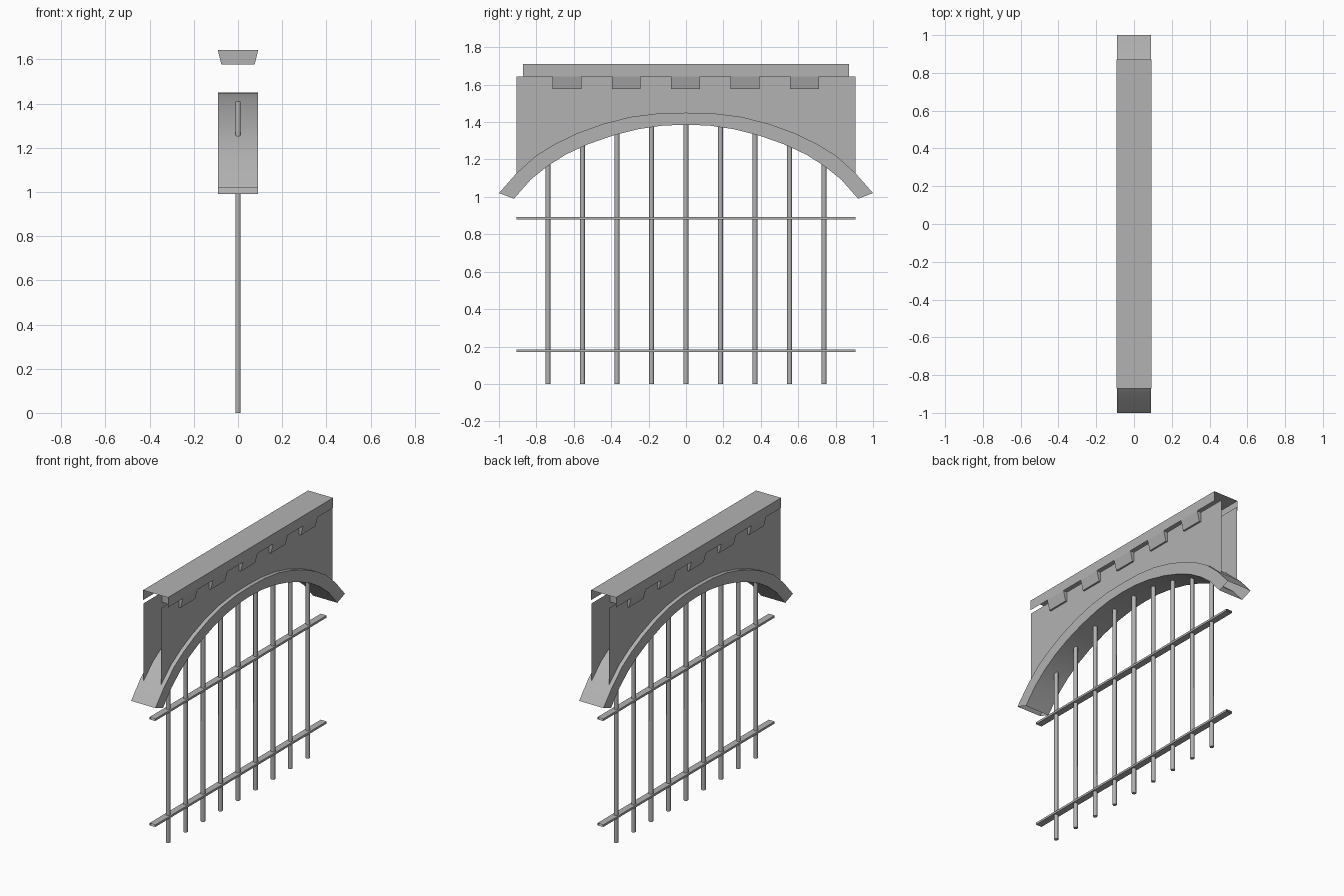
import bpy, bmesh, math

if "Cube" in bpy.data.objects:
    bpy.data.objects.remove(bpy.data.objects["Cube"])

# one darker grey for every part
stone = bpy.data.materials.new("dark_grey")
stone.diffuse_color = (.45, .45, .45, 1)
stone.use_nodes = True
stone.node_tree.nodes["Principled BSDF"].inputs["Base Color"].default_value = stone.diffuse_color


def finish(ob, name, smooth=None):
    ob.name = name
    ob.data.materials.append(stone)
    if smooth:
        bpy.ops.object.select_all(action='DESELECT')
        ob.select_set(True)
        bpy.context.view_layer.objects.active = ob
        bpy.ops.object.shade_smooth_by_angle(angle=math.radians(smooth))


def make(name, verts, faces, fix=True, smooth=None):
    me = bpy.data.meshes.new(name)
    me.from_pydata(verts, [], faces)
    if fix:
        bm = bmesh.new()
        bm.from_mesh(me)
        bmesh.ops.recalc_face_normals(bm, faces=bm.faces)
        bm.to_mesh(me)
        bm.free()
    ob = bpy.data.objects.new(name, me)
    bpy.context.collection.objects.link(ob)
    finish(ob, name, smooth)


def mirrored(half):
    return [(-y, z) for y, z in half] + [(y, z) for y, z in reversed(half[:-1])]


# arch profiles (y, z), from foot to crown
outer = mirrored([(1, 1.02), (.905, 1.128), (.80, 1.222), (.70, 1.283), (.584, 1.339),
                  (.445, 1.39), (.295, 1.428), (.15, 1.446), (0, 1.45)])
inner = mirrored([(.92, .99), (.83, 1.092), (.74, 1.165), (.643, 1.226), (.525, 1.281),
                  (.39, 1.328), (.25, 1.363), (.125, 1.381), (0, 1.386)])

# stone arch ring: four-sided section swept along the curve, open at the feet
verts, faces = [], []
for (yo, zo), (yi, zi) in zip(outer, inner):
    verts += [(-.09, yo, zo), (-.09, yi, zi), (.09, yi, zi), (.09, yo, zo)]
n = len(outer)
for i in range(n - 1):
    for k in range(4):
        j = (k + 1) % 4
        faces.append((4*i + k, 4*i + j, 4*i + 4 + j, 4*i + 4 + k))
make("arch_ring", verts, [f[::-1] for f in faces], True, 30)

# wall: two open sheets above the arch
for name, x in (("wall_left", -.063), ("wall_right", .063)):
    verts, faces = [], []
    for y, z in outer[1:-1]:
        verts += [(x, y, z), (x, y, 1.643)]
    for i in range(n - 3):
        f = (2*i, 2*i + 2, 2*i + 3, 2*i + 1)
        faces.append(f if x > 0 else f[::-1])
    make(name, verts, faces, False)

# coping: top and two sides, open at the ends and below
w, l = .092, .872
sec = [(w, 1.643), (w, 1.71), (-w, 1.71), (-w, 1.643)]
verts = [(x, y, z) for y in (-l, l) for x, z in sec]
make("coping", verts, [(i, i + 1, i + 5, i + 4)[::-1] for i in range(3)], False)

# tapered corbel blocks under the coping
for i in range(5):
    c = (i - 2) * .3175
    sec = [(.092, 1.643), (-.092, 1.643), (-.075, 1.577), (.075, 1.577)]
    verts = [(x, c + d - .002, z) for d in (-.077, .077) for x, z in sec]
    make("corbel", verts, [(0, 1, 2, 3), (4, 5, 6, 7), (1, 2, 6, 5),
                           (2, 3, 7, 6), (3, 0, 4, 7)])

# vertical hexagonal bars, running up through the arch
for i in range(9):
    bpy.ops.mesh.primitive_cylinder_add(vertices=6, radius=.014, depth=1.41,
                                        location=(0, (i - 4) * .1845, .705))
    finish(bpy.context.object, "gate_bar", 65)

# horizontal flat rails, open at the ends
for z in (.178, .886):
    sec = [(.022, z - .007), (.022, z + .007), (-.022, z + .007), (-.022, z - .007)]
    verts = [(x, y, h) for y in (-.905, .905) for x, h in sec]
    make("gate_rail", verts, [(i, i + 4, (i + 1) % 4 + 4, (i + 1) % 4)[::-1]
                              for i in range(4)])
